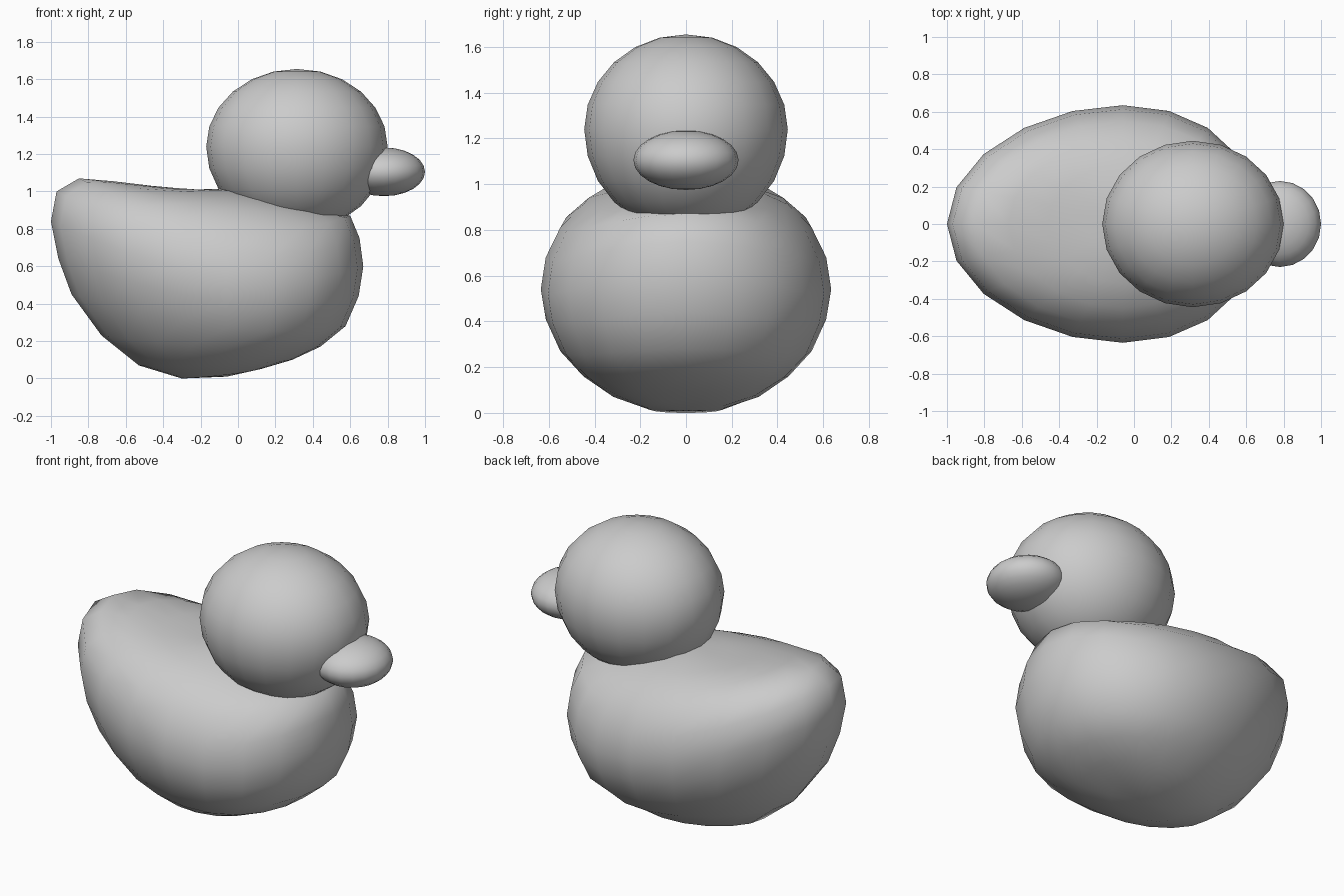
import bpy, math

if "Cube" in bpy.data.objects:
    bpy.data.objects.remove(bpy.data.objects["Cube"])

SEG, RINGS = 20, 12


def make_mesh(name, rings, bottom, top):
    """Close a stack of rings with a pole at each end."""
    n = len(rings)
    verts = [p for r in rings for p in r] + [bottom, top]
    b, t = n * SEG, n * SEG + 1
    faces = []
    for j in range(SEG):
        k = (j + 1) % SEG
        faces.append((b, k, j))
        for i in range(n - 1):
            faces.append((i * SEG + j, i * SEG + k, (i + 1) * SEG + k, (i + 1) * SEG + j))
        faces.append((t, (n - 1) * SEG + j, (n - 1) * SEG + k))
    mesh = bpy.data.meshes.new(name)
    mesh.from_pydata(verts, [], faces)
    mesh.shade_smooth()
    obj = bpy.data.objects.new(name, mesh)
    bpy.context.collection.objects.link(obj)
    return obj


def egg(name, center, rx, ry, z_up, z_down):
    """Ellipsoid whose upper and lower heights may differ."""
    cx, cy, cz = center
    rings = []
    for i in range(1, RINGS):
        a = math.pi * i / RINGS
        s, h = math.sin(a), -math.cos(a)
        z = cz + h * (z_up if h > 0 else z_down)
        rings.append([(cx + rx * s * math.cos(2 * math.pi * j / SEG),
                       cy + ry * s * math.sin(2 * math.pi * j / SEG), z)
                      for j in range(SEG)])
    return make_mesh(name, rings, (cx, cy, cz - z_down), (cx, cy, cz + z_up))


# Body: bowed rings through tail-side, chest-side and flank profiles
tail = [(-.30, 0), (-.53, .07), (-.73, .23), (-.89, .45), (-.96, .64), (-1, .84),
        (-.97, 1.0), (-.85, 1.07), (-.67, 1.055), (-.46, 1.03), (-.25, 1.01)]
chest = [(.12, .05), (.29, .10), (.44, .17), (.575, .28), (.645, .44), (.67, .60),
         (.65, .75), (.60, .87), (.45, .91), (.29, .95), (.12, .985)]
flank_z = [.02, .07, .16, .27, .41, .54, .68, .81, .91, .97, 1.005]
MID = -.06
rings = []
for i, ((lx, lz), (rx, rz), mz) in enumerate(zip(tail, chest, flank_z), 1):
    w = .635 * math.sin(math.pi * i / RINGS)
    ring = []
    for j in range(SEG):
        a = 2 * math.pi * j / SEG
        c = math.cos(a)
        x = MID + c * (rx - lx) / 2 + c * c * ((rx + lx) / 2 - MID)
        z = mz + c * (rz - lz) / 2 + c * c * ((rz + lz) / 2 - mz)
        ring.append((x, w * math.sin(a), z))
    rings.append(ring)
make_mesh("body", rings, (MID, 0, .01), (MID, 0, 1.015))

# Head and beak
egg("head", (.315, 0, 1.24), .485, .445, .415, .45)
egg("beak", (.78, 0, 1.105), .22, .23, .13, .13)
